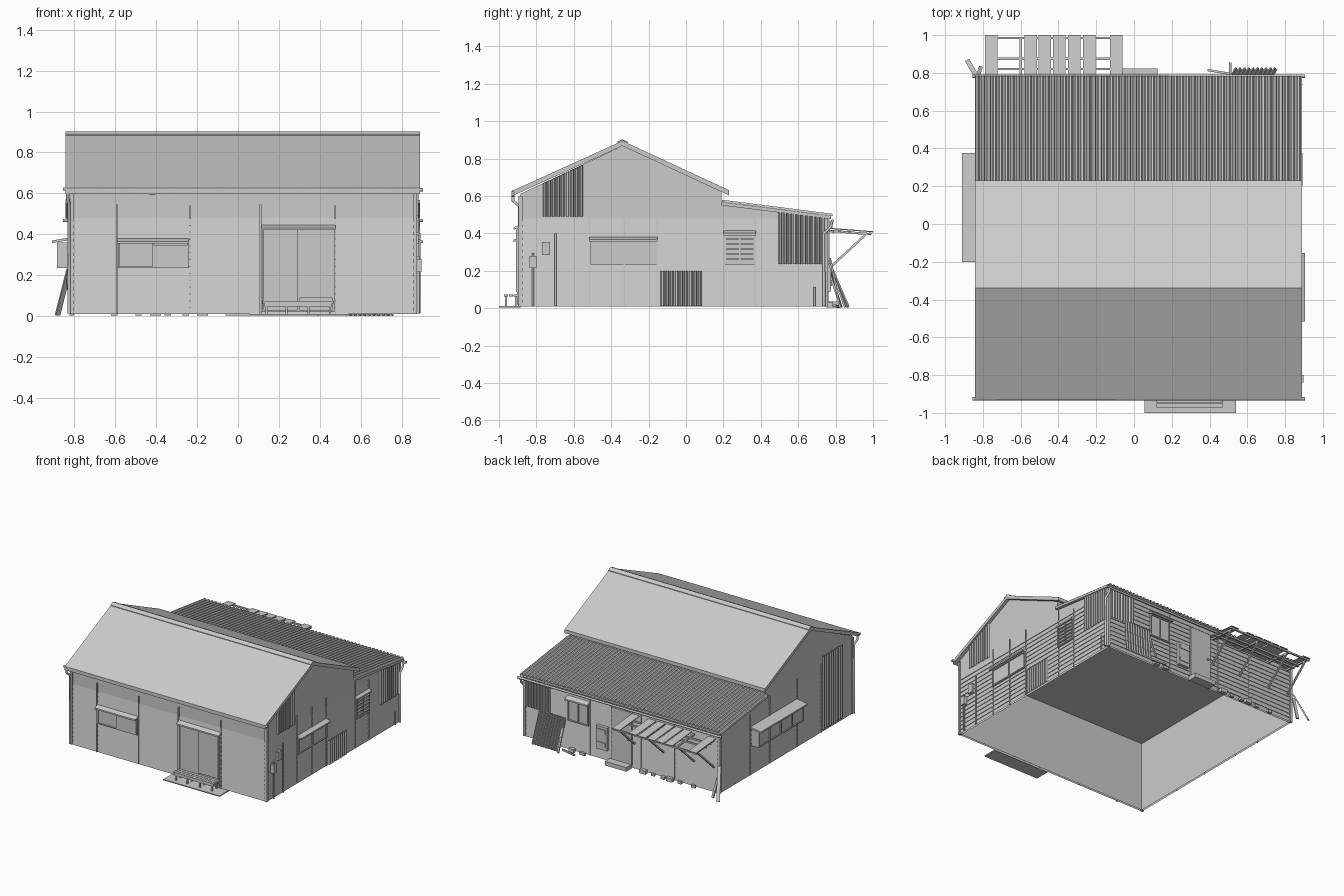
import bpy, random
from mathutils import Vector

if "Cube" in bpy.data.objects:
    bpy.data.objects.remove(bpy.data.objects["Cube"])
random.seed(4)
X0, X1, Y0, Y1 = -0.815, 0.865, -0.885, 0.75   # outer wall planes

def mesh(name, verts, faces):
    me = bpy.data.meshes.new(name)
    me.from_pydata([tuple(v) for v in verts], [], faces)
    me.update()
    ob = bpy.data.objects.new(name, me)
    bpy.context.collection.objects.link(ob)
    return ob

def box(name, a, b):
    lo = [min(p) for p in zip(a, b)]
    hi = [max(p) for p in zip(a, b)]
    v = [(x, y, z) for z in (lo[2], hi[2]) for x, y in
         ((lo[0], lo[1]), (hi[0], lo[1]), (hi[0], hi[1]), (lo[0], hi[1]))]
    return mesh(name, v, [(3, 2, 1, 0), (4, 5, 6, 7), (0, 1, 5, 4),
                          (1, 2, 6, 5), (2, 3, 7, 6), (3, 0, 4, 7)])

def extrude_x(name, prof, xa, xb, skip=()):
    n = len(prof)
    v = [(xa, y, z) for y, z in prof] + [(xb, y, z) for y, z in prof]
    f = [(i, (i + 1) % n, (i + 1) % n + n, i + n) for i in range(n) if i not in skip]
    return mesh(name, v, f + [tuple(range(n - 1, -1, -1)), tuple(range(n, 2 * n))])

def beam(name, p, q, w, t):
    p, q = Vector(p), Vector(q)
    ob = box(name, (-w / 2, -t / 2, 0), (w / 2, t / 2, (q - p).length))
    ob.location = p
    ob.rotation_euler = (q - p).to_track_quat('Z', 'Y').to_euler()
    return ob

def pipe(name, pts, r):
    cu = bpy.data.curves.new(name, 'CURVE')
    cu.dimensions = '3D'
    cu.bevel_depth, cu.bevel_resolution, cu.use_fill_caps = r, 1, True
    s = cu.splines.new('POLY')
    s.points.add(len(pts) - 1)
    for sp, p in zip(s.points, pts):
        sp.co = (*p, 1)
    ob = bpy.data.objects.new(name, cu)
    bpy.context.collection.objects.link(ob)

def on(side, u, d, z):   # wall coordinates: along wall, out of wall, up
    return {'front': (u, Y0 - d, z), 'back': (u, Y1 + d, z),
            'right': (X1 + d, u, z), 'left': (X0 - d, u, z)}[side]

def wbox(name, side, u0, u1, d0, d1, z0, z1):
    return box(name, on(side, u0, d0, z0), on(side, u1, d1, z1))

def corrugated(name, n, u0, u1, low, high, depth=0.012):
    v, f, p = [], [], (u1 - u0) / n
    for i in range(n):
        for t, d in ((0, 0), (.2, depth), (.55, depth), (.75, 0)):
            u = u0 + (i + t) * p
            v += [low(u, d), high(u, d)]
    v += [low(u1, 0), high(u1, 0)]
    for i in range(0, len(v) - 2, 2):
        f.append((i, i + 2, i + 3, i + 1))
    return mesh(name, v, f)

def patch(name, side, n, u0, u1, z0, top):
    corrugated(name, n, u0, u1, lambda u, d: on(side, u, d + .006, z0),
               lambda u, d: on(side, u, d + .006, top(u)))

def hood(name, side, u0, u1, z, depth):
    v = [on(side, u, d, z + h) for u in (u0, u1)
         for d, h in ((0, .002), (depth, -.012), (depth, 0), (0, .015))]
    mesh(name, v, [(0, 1, 2, 3), (7, 6, 5, 4), (0, 4, 5, 1),
                   (1, 5, 6, 2), (2, 6, 7, 3), (3, 7, 4, 0)])

def window(name, side, u0, u1, z0, z1, d=.016, b=.008):
    m = (u0 + u1) / 2
    wbox(name + "_glass", side, u0, u1, 0, d - .008, z0, z1)
    for i, (a, c, e, g) in enumerate(((u0, u1, z0, z0 + b), (u0, u1, z1 - b, z1),
                                      (u0, u0 + b, z0, z1), (u1 - b, u1, z0, z1),
                                      (m - b / 2, m + b / 2, z0, z1))):
        wbox(f"{name}_frame_{i}", side, a, c, 0, d, e, g)

# lapped siding: stepped rings around the house
v, f, laps, h = [], [], 14, 0.47 / 14
for i in range(laps):
    for z, o in ((.01 + i * h, .005), (.01 + (i + 1) * h, .0)):
        v += [(X0 - o, Y0 - o, z), (X1 + o, Y0 - o, z), (X1 + o, Y1 + o, z), (X0 - o, Y1 + o, z)]
for r in range(2 * laps - 1):
    f += [(4 * r + k, 4 * r + (k + 1) % 4, 4 * r + 4 + (k + 1) % 4, 4 * r + 4 + k) for k in range(4)]
mesh("lap_siding", v, f)

# inner lining with ceiling, and upper gable walls (open below)
extrude_x("inner_lining", [(Y0 + .01, .01), (Y0 + .01, .55), (.19, .55), (Y1 - .01, .478), (Y1 - .01, .01)],
          X0 + .01, X1 - .01, skip=(4,))
extrude_x("gable_walls", [(Y0, .48), (Y0, .612), (-.34, .868), (.19, .625), (.19, .56), (Y1, .486), (Y1, .48)],
          X0, X1, skip=(6,))

# main roof, ridge cap and lean-to roof
RX0, RX1 = -.842, .889
extrude_x("main_roof", [(-.933, .598), (-.34, .868), (.229, .604), (.229, .632), (-.34, .895), (-.933, .626)], RX0, RX1)
extrude_x("ridge_cap", [(-.37, .884), (-.34, .897), (-.31, .884), (-.31, .889), (-.34, .903), (-.37, .889)], RX0, RX1)
extrude_x("lean_to_deck", [(.19, .55), (.775, .477), (.775, .495), (.19, .568)], RX0, RX1)
corrugated("lean_to_corrugated_roof", 56, RX0, RX1, lambda u, d: (u, .783, .494 + d),
           lambda u, d: (u, .192, .569 + d), .011)

# gutters and downspouts
pipe("front_gutter", [(-.855, -.925, .622), (-.62, -.925, .612), (-.42, -.925, .603), (-.2, -.925, .612),
                      (.02, -.925, .621), (.905, -.925, .618)], .009)
pipe("back_gutter", [(-.855, .783, .468), (.905, .783, .468)], .009)
pipe("front_downspout", [(-.832, -.925, .62), (-.832, -.925, .575), (-.825, -.89, .545), (-.825, -.89, .012)], .009)
pipe("back_downspout", [(.88, .78, .468), (.88, .775, .435), (.882, .737, .4), (.882, .737, .012)], .009)

# seam battens
for side, us in (('front', (-.235, .475)), ('right', (-.515, -.33, -.155, .205, .37)),
                 ('left', (-.5, -.2, .14, .38)), ('back', (-.43, -.14, .3))):
    for i, u in enumerate(us):
        wbox(f"{side}_batten_{i}", side, u - .003, u + .003, 0, .008, .01, .48 if side == 'back' or u > .3 and side != 'front' else .54)
for u in (-.593, .11):
    wbox("front_post_strip", 'front', u - .004, u + .004, 0, .014, .01, .545)
for x in (X0, X1):
    for y in (Y0, Y1):
        box("corner_trim", (x - .01, y - .01, .01), (x + .01, y + .01, .48 if y > 0 else .6))

# front window and sliding door with hoods
window("front_window", 'front', -.587, -.24, .235, .368)
wbox("front_window_sash", 'front', -.41, -.247, 0, .02, .242, .345)
hood("front_window_hood", 'front', -.59, -.24, .366, .038)
window("sliding_door", 'front', .118, .472, .02, .435, .018, .01)
wbox("sliding_door_leaf", 'front', .3, .465, 0, .024, .088, .42)
hood("sliding_door_hood", 'front', .115, .477, .432, .038)

# doorstep slab and bench
box("doorstep_slab", (.055, -1.0, .003), (.54, Y0, .011))
for i in range(3):
    y = -.972 + i * .025
    box("bench_slat", (.12, y, .062), (.47, y + .021, .074))
for x in (.14, .238, .345, .45):
    for y in (-.962, -.91):
        box("bench_leg", (x - .005, y - .005, .011), (x + .005, y + .005, .062))
for y in (-.962, -.91):
    box("bench_rail", (.13, y - .004, .048), (.46, y + .004, .062))

# right wall: windows, patches, meters and conduits
window("right_window", 'right', -.51, -.158, .235, .365)
hood("right_window_hood", 'right', -.515, -.153, .368, .04)
window("small_right_window", 'right', .205, .37, .235, .405)
for i in range(5):
    wbox("small_window_louver", 'right', .215, .36, .008, .02, .26 + i * .027, .266 + i * .027)
hood("small_right_window_hood", 'right', .2, .375, .402, .028)
patch("right_gable_patch", 'right', 9, -.765, -.545, .49, lambda u: .612 + (u - Y0) * .46)
patch("right_low_patch", 'right', 9, -.135, .09, .012, lambda u: .2)
patch("right_back_patch", 'right', 10, .495, .748, .237, lambda u: .557 - (u - .19) * .127)
wbox("meter_box", 'right', -.77, -.728, 0, .02, .285, .355)
wbox("gas_meter", 'right', -.838, -.8, .003, .032, .215, .28)
pipe("gas_pipe", [(X1 + .016, -.818, .012), (X1 + .016, -.818, .295)], .007)
pipe("conduit", [(X1 + .012, -.697, .012), (X1 + .012, -.697, .4)], .006)
pipe("water_pipe", [(X1 + .012, .686, .012), (X1 + .012, .686, .115)], .006)

# left wall: bay window and patch
wbox("bay_window", 'left', -.19, .365, 0, .062, .235, .36)
for i in range(5):
    u = -.19 + i * .547 / 4
    wbox("bay_mullion", 'left', u, u + .008, .05, .07, .235, .36)
for z in (.235, .352):
    wbox("bay_rail", 'left', -.19, .365, .05, .07, z, z + .008)
hood("bay_hood", 'left', -.2, .377, .37, .095)
patch("left_patch", 'left', 9, -.75, -.5, .03, lambda u: .6)

# back wall: window, door, heater, step and patch
window("back_window", 'back', .31, .485, .235, .41)
hood("back_window_hood", 'back', .3, .495, .412, .04)
wbox("back_door", 'back', -.065, .115, 0, .012, .03, .44)
wbox("door_knob", 'back', -.045, -.035, 0, .024, .22, .235)
wbox("heater_box", 'back', .14, .235, 0, .026, .09, .27)
for z in (.12, .22):
    wbox("heater_grille", 'back', .15, .225, 0, .031, z, z + .03)
wbox("back_step", 'back', -.06, .125, 0, .072, .003, .035)
patch("back_patch", 'back', 9, .64, .862, .25, lambda u: .475)

# broken back awning: slats, purlins and braces
for x in (-.755, -.547, -.472, -.395, -.317, -.238, -.095):
    beam("awning_slat", (x, .755, .428), (x, 1.0, .409), .066, .006)
for y, z in ((.82, .413), (.875, .408), (.985, .4)):
    beam("awning_purlin", (-.79, y, z), (-.06, y, z), .012, .012)
for x in (-.77, -.6, -.335, -.085):
    beam("awning_rafter", (x, .755, .415), (x, .99, .396), .012, .012)
    beam("awning_brace", (x, .757, .205), (x, .962, .395), .012, .012)

# leaning sheet, planks and rubble
corrugated("leaning_sheet", 10, .53, .76, lambda u, d: (u, .818 + d, .001 + d * .2),
           lambda u, d: (u - .03, .768 + d, .255 + d * .2), .01)
beam("leaning_plank", (-.882, .865, .005), (-.825, .768, .23), .025, .01)
beam("leaning_plank", (-.812, .83, .005), (-.83, .765, .2), .02, .01)
beam("leaning_plank", (.51, .85, .005), (.51, .765, .24), .014, .01)
beam("fallen_plank", (.39, .815, .008), (.51, .795, .014), .012, .012)
for x in (-.62, -.5, -.43, -.36, -.27, -.2, .33, .42):
    w, d, t = random.uniform(.025, .055), random.uniform(.015, .03), random.uniform(.018, .035)
    wbox("rubble_block", 'back', x, x + w, .01, .01 + d, .003, t)
